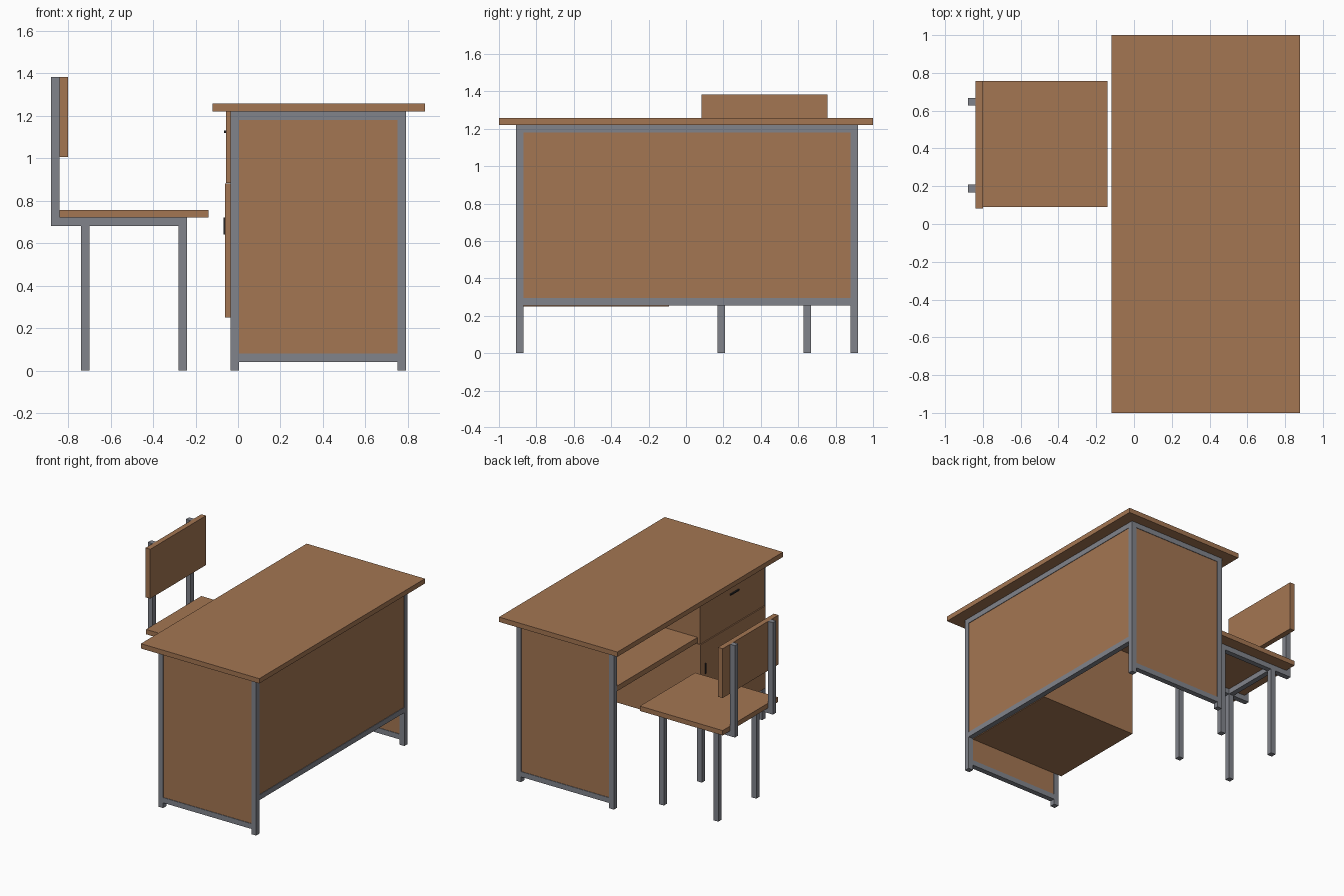
import bpy
import bmesh
from mathutils import Vector

cube = bpy.data.objects.get("Cube")
if cube:
    bpy.data.objects.remove(cube, do_unlink=True)


def material(name, rgb):
    m = bpy.data.materials.new(name)
    m.use_nodes = True
    m.diffuse_color = (*rgb, 1)
    m.node_tree.nodes["Principled BSDF"].inputs["Base Color"].default_value = (*rgb, 1)
    return m


wood = material("brown wood", (0.37, 0.18, 0.085))
steel = material("grey steel", (0.22, 0.23, 0.26))
black = material("black handle", (0.02, 0.02, 0.022))


def box(name, mat, x, y, z):
    """Box spanning the (low, high) ranges on each axis."""
    bm = bmesh.new()
    bmesh.ops.create_cube(bm, size=1)
    for v in bm.verts:
        v.co = Vector(r[0] if c < 0 else r[1] for c, r in zip(v.co, (x, y, z)))
    mesh = bpy.data.meshes.new(name)
    bm.to_mesh(mesh)
    bm.free()
    mesh.materials.append(mat)
    ob = bpy.data.objects.new(name, mesh)
    bpy.context.collection.objects.link(ob)
    return ob


T = 0.04      # steel tube width
INSET = 0.004  # panels sit just inside the tubes


def tube(start):
    return (start, start + T)


# Desk: top and four legs
TOP = 1.22
X0, X1 = -0.035, 0.75
Y0, Y1 = -0.91, 0.88
box("desk_top", wood, (-0.12, 0.88), (-1, 1), (TOP, 1.257))
for x in (X0, X1):
    for y in (Y0, Y1):
        box("desk_leg", steel, tube(x), tube(y), (0, TOP))

# Desk: framed panel at each end
for y in (Y0, Y1):
    for z in (0.04, TOP - T):
        box("end_rail", steel, (X0 + T, X1), tube(y), tube(z))
    box("end_panel", wood, (X0 + T, X1), (y + INSET, y + T - INSET), (0.08, TOP - T))

# Desk: long framed panel
for z in (0.255, TOP - T):
    box("long_rail", steel, tube(X1), (Y0 + T, Y1), tube(z))
box("long_panel", wood, (X1 + INSET, X1 + T - INSET), (Y0 + T, Y1), (0.295, TOP - T))

# Desk: cabinet with drawer, door and handles, and a shelf beside it
CAB = (Y0 + T, -0.09)
box("cabinet", wood, (X0, X1), CAB, (0.25, TOP))
box("drawer_front", wood, (-0.056, X0), CAB, (0.883, TOP))
box("cabinet_door", wood, (-0.061, X0), CAB, (0.25, 0.88))
box("drawer_handle", black, (-0.066, -0.056), (-0.55, -0.45), (1.12, 1.13))
box("door_handle", black, (-0.068, -0.061), (-0.15, -0.14), (0.64, 0.72))
box("shelf", wood, (X0, X1), (CAB[1], Y1), (0.89, 0.93))

# Chair: seat and backrest
SEAT = 0.72
box("chair_seat", wood, (-0.84, -0.14), (0.09, 0.757), (SEAT, 0.757))
box("chair_backrest", wood, (-0.84, -0.80), (0.083, 0.757), (1.005, 1.382))

# Chair: steel frame
for y in (0.168, 0.627):
    box("seat_tube", steel, (-0.84, -0.24), tube(y), (SEAT - T, SEAT))
    box("back_post", steel, tube(-0.88), tube(y), (SEAT - T, 1.382))
    for x in (-0.74, -0.28):
        box("chair_leg", steel, tube(x), tube(y), (0, SEAT - T))
for x in (-0.74, -0.28):
    box("seat_crossbar", steel, tube(x), (0.168 + T, 0.627), (SEAT - T, SEAT))
